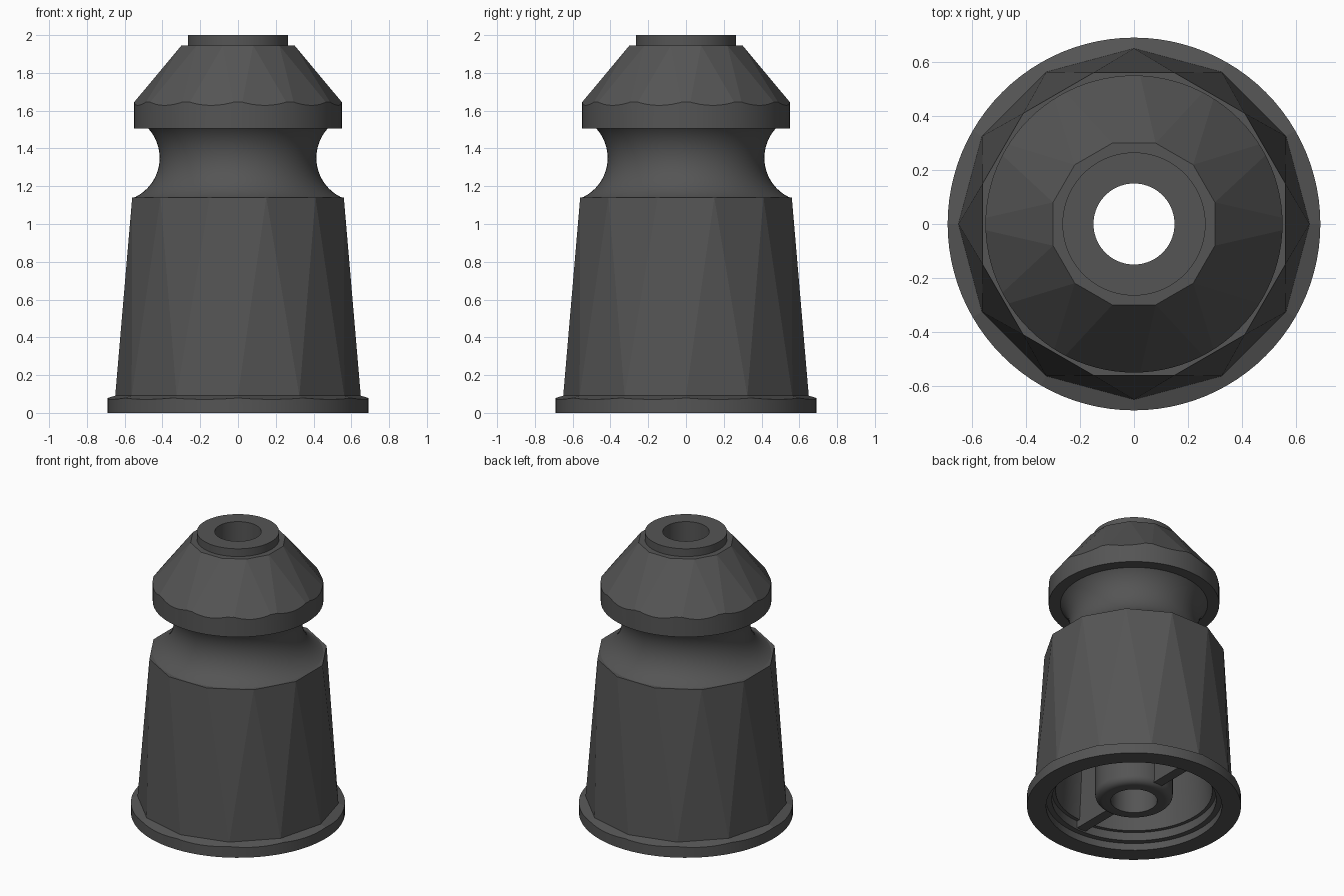
import bpy, bmesh, math

if "Cube" in bpy.data.objects:
    bpy.data.objects.remove(bpy.data.objects["Cube"])

SEG = 96
mat = bpy.data.materials.new("dark_grey")
mat.diffuse_color = (0.09, 0.09, 0.09, 1)
mat.use_nodes = True
mat.node_tree.nodes["Principled BSDF"].inputs["Base Color"].default_value = mat.diffuse_color


def finish(name, bm):
    me = bpy.data.meshes.new(name)
    bm.to_mesh(me)
    bm.free()
    me.materials.append(mat)
    ob = bpy.data.objects.new(name, me)
    bpy.context.collection.objects.link(ob)
    return ob


def lathe(name, profile):
    """Solid of revolution from an open profile that starts and ends on the axis."""
    bm = bmesh.new()
    rings = [[bm.verts.new((r * math.cos(2 * math.pi * i / SEG),
                            r * math.sin(2 * math.pi * i / SEG), z))
              for i in range(SEG)] for r, z in profile]
    for a, b in zip(rings, rings[1:]):
        for i in range(SEG):
            j = (i + 1) % SEG
            bm.faces.new((a[i], a[j], b[j], b[i]))
    bmesh.ops.remove_doubles(bm, verts=bm.verts, dist=1e-6)
    bmesh.ops.recalc_face_normals(bm, faces=bm.faces)
    return finish(name, bm)


def faceted(name, layers):
    """Convex solid through 12-sided rings given as (radius, z, twist in degrees)."""
    bm = bmesh.new()
    for r, z, twist in layers:
        for i in range(12):
            a = math.radians(30 * i + twist)
            bm.verts.new((r * math.cos(a), r * math.sin(a), z))
    bmesh.ops.convex_hull(bm, input=bm.verts)
    bmesh.ops.dissolve_limit(bm, angle_limit=0.002, verts=bm.verts, edges=bm.edges)
    bmesh.ops.recalc_face_normals(bm, faces=bm.faces)
    return finish(name, bm)


def combine(target, other, op):
    m = target.modifiers.new("bool", 'BOOLEAN')
    m.operation, m.solver, m.object = op, 'EXACT', other
    bpy.context.view_layer.objects.active = target
    bpy.ops.object.modifier_apply(modifier=m.name)
    bpy.data.objects.remove(other)


# tapered twelve-sided body
body = faceted("insulator_body", [(0.65, 0.03, 0), (0.65, 0.09, 0), (0.58, 1.14, 15)])

# base flange: shallow faceted slope trimmed round
flange = faceted("flange", [(0.65, 0.091, 0), (0.85, 0.031, 0), (0.85, -0.1, 0)])
combine(flange, lathe("flange_trim", [(0, 0), (0.69, 0), (0.69, 0.3), (0, 0.3)]), 'INTERSECT')

# grooved neck and top collar
rho = 0.231
a0, a1 = math.asin(-0.213 / rho), math.asin(0.165 / rho)
arc = [(0.415 + rho * (1 - math.cos(a)), 1.35 + rho * math.sin(a))
       for a in [a0 + (a1 - a0) * i / 24 for i in range(25)]]
neck = lathe("neck", [(0, 1.0), (0.5, 1.0)] + arc +
             [(0.265, 1.6), (0.265, 2.0), (0, 2.0)])

# faceted cap trimmed round
cap = faceted("cap", [(0.31, 1.945, 15), (0.65, 1.525, 0), (0.65, 1.4, 0)])
combine(cap, lathe("cap_trim", [(0, 1.505), (0.55, 1.505), (0.55, 2.1), (0, 2.1)]), 'INTERSECT')

for part in (flange, neck, cap):
    combine(body, part, 'UNION')

# hollow underside, leaving the central tube and its bore
round_end = [(0.20 + 0.05 * math.cos(math.radians(a)), 0.09 - 0.05 * math.sin(math.radians(a)))
             for a in range(0, 91, 6)]
cavity = lathe("cavity", [(0, -0.1), (0.567, -0.1), (0.567, 0.05), (0.53, 0.05),
                          (0.53, 0.11), (0.505, 0.11), (0.45, 1.03), (0.25, 1.03)]
               + round_end + [(0.15, 0.04), (0.15, 2.1), (0, 2.1)])
combine(body, cavity, 'DIFFERENCE')

# two inner ribs joining the tube to the wall
for side, label in ((1, "back"), (-1, "front")):
    bm = bmesh.new()
    bmesh.ops.create_cube(bm, size=1)
    for v in bm.verts:
        v.co.x *= 0.07
        v.co.z = 0.06 if v.co.z < 0 else 1.04
        outer = 0.535 if v.co.z < 0.5 else 0.47
        v.co.y = side * (0.23 if v.co.y * side < 0 else outer)
    bmesh.ops.recalc_face_normals(bm, faces=bm.faces)
    finish("rib_" + label, bm)

# flat facets stay crisp, round surfaces smooth
bpy.ops.object.select_all(action='DESELECT')
body.select_set(True)
bpy.context.view_layer.objects.active = body
bpy.ops.object.shade_smooth_by_angle(angle=math.radians(7))
